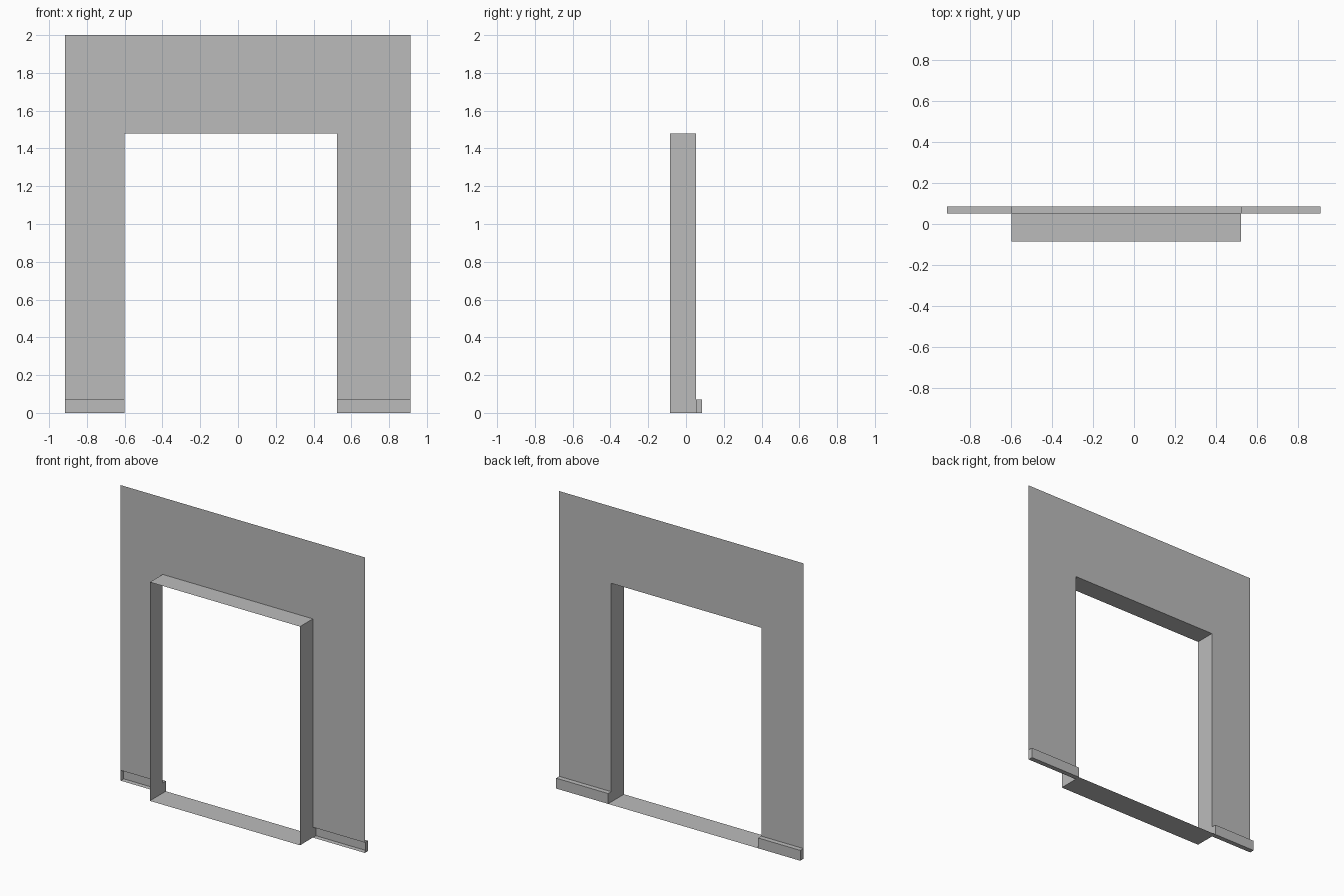
import bpy
import bmesh

if "Cube" in bpy.data.objects:
    bpy.data.objects.remove(bpy.data.objects["Cube"])

# Main dimensions
X0, X1 = -0.915, 0.913          # wall ends
D0, D1 = -0.60, 0.524           # doorway sides
FRONT, WALL, BACK = -0.085, 0.052, 0.085
TOP, HEAD, SKIRT = 2.0, 1.48, 0.07

grey = bpy.data.materials.new("plaster grey")
grey.diffuse_color = (0.5, 0.5, 0.5, 1)
grey.use_nodes = True
grey.node_tree.nodes["Principled BSDF"].inputs["Base Color"].default_value = grey.diffuse_color


def sheet(name, faces):
    """Open surface made from a few polygons, with shared corners welded."""
    bm = bmesh.new()
    for face in faces:
        bm.faces.new([bm.verts.new(p) for p in face])
    bmesh.ops.remove_doubles(bm, verts=bm.verts, dist=1e-5)
    mesh = bpy.data.meshes.new(name)
    bm.to_mesh(mesh)
    bm.free()
    mesh.materials.append(grey)
    obj = bpy.data.objects.new(name, mesh)
    bpy.context.collection.objects.link(obj)


def side(x, y0, y1, z0, z1):
    return [(x, y0, z0), (x, y1, z0), (x, y1, z1), (x, y0, z1)]


def level(z, x0, x1, y0, y1):
    return [(x0, y0, z), (x1, y0, z), (x1, y1, z), (x0, y1, z)]


# Thin wall with the doorway cut out, starting above the skirting
outline = [(X0, SKIRT), (D0, SKIRT), (D0, HEAD), (D1, HEAD),
           (D1, SKIRT), (X1, SKIRT), (X1, TOP), (X0, TOP)]
sheet("wall", [[(x, WALL, z) for x, z in outline]])

# Doorway lining: two jambs, head and floor sill
sheet("doorway_lining", [side(x, FRONT, WALL, 0, HEAD) for x in (D0, D1)] + [
    level(HEAD, D0, D1, FRONT, WALL),
    level(0, D0, D1, FRONT, BACK)])

# Hollow skirting recesses, open towards the front
for name, a, b in (("left_skirting", X0, D0), ("right_skirting", D1, X1)):
    sheet(name, [
        [(a, BACK, 0), (b, BACK, 0), (b, BACK, SKIRT), (a, BACK, SKIRT)],
        level(SKIRT, a, b, WALL, BACK),
        level(0, a, b, WALL, BACK),
        side(a, WALL, BACK, 0, SKIRT),
        side(b, WALL, BACK, 0, SKIRT)])
